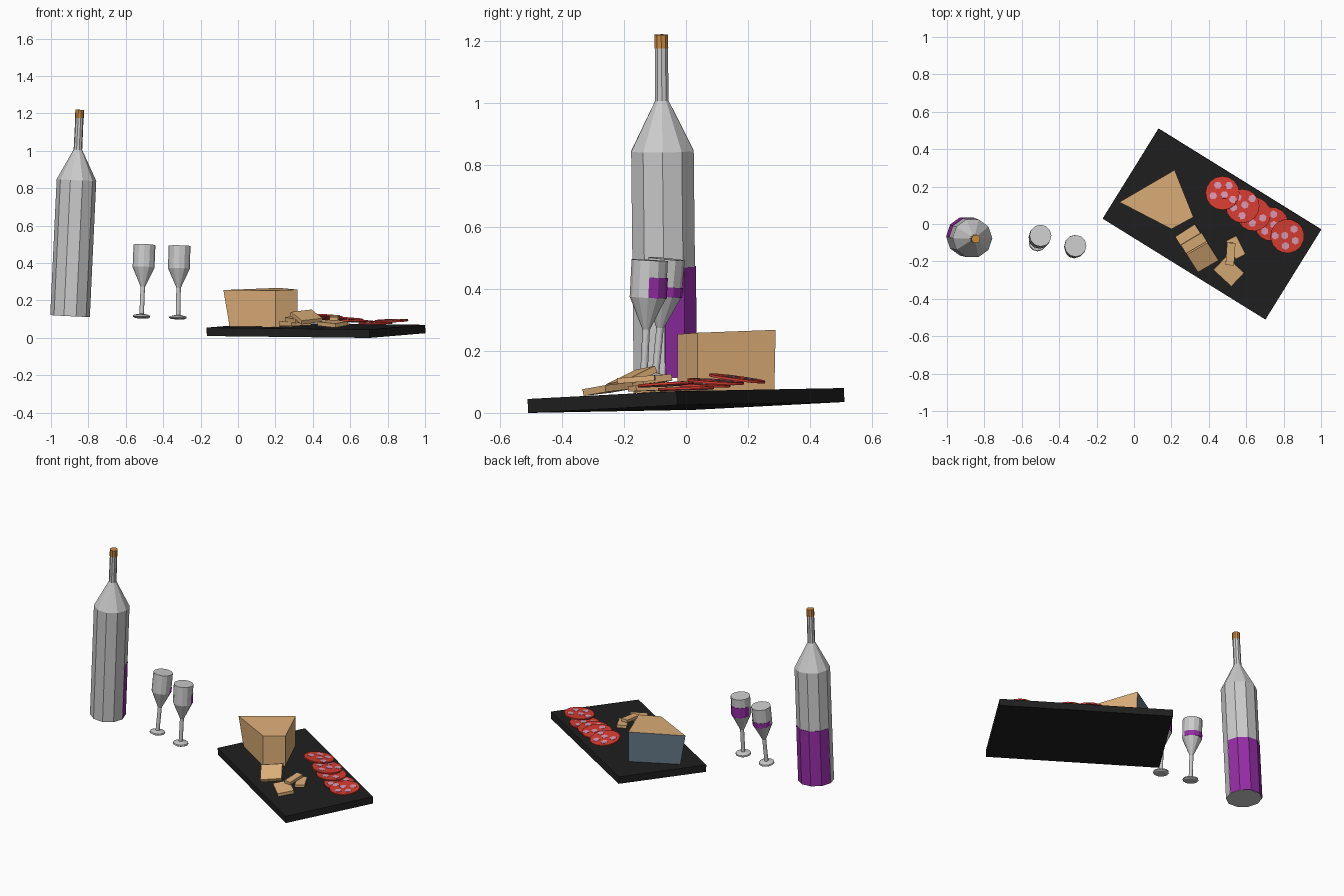
import bpy, bmesh, math
from mathutils import Matrix, Vector

if "Cube" in bpy.data.objects:
    bpy.data.objects.remove(bpy.data.objects["Cube"])


def material(name, rgb):
    m = bpy.data.materials.new(name)
    m.diffuse_color = (*rgb, 1)
    m.use_nodes = True
    m.node_tree.nodes["Principled BSDF"].inputs["Base Color"].default_value = m.diffuse_color
    return m


BLACK = material("slate", (0.014, 0.014, 0.014))
CHEESE = material("cheese", (0.73, 0.43, 0.19))
RIND = material("rind", (0.14, 0.20, 0.25))
RED = material("salami_red", (0.68, 0.045, 0.03))
PINK = material("fat_pink", (0.70, 0.32, 0.45))
WINE = material("wine", (0.30, 0.026, 0.38))
CORK = material("cork", (0.60, 0.26, 0.05))


def finish(name, bm, mats=(), matrix=Matrix()):
    bmesh.ops.recalc_face_normals(bm, faces=bm.faces)
    me = bpy.data.meshes.new(name)
    bm.to_mesh(me)
    bm.free()
    ob = bpy.data.objects.new(name, me)
    ob.matrix_world = matrix
    for m in mats:
        me.materials.append(m)
    bpy.context.collection.objects.link(ob)
    return ob


def pose(loc, normal=(0, 0, 1), angle=0):
    """Placement whose local z follows normal, turned by angle degrees."""
    tilt = Vector((0, 0, 1)).rotation_difference(Vector(normal)).to_matrix().to_4x4()
    return Matrix.Translation(loc) @ tilt @ Matrix.Rotation(math.radians(angle), 4, 'Z')


def add_lathe(bm, profile, sides, centre=(0, 0), mat=0):
    rings = [[bm.verts.new((centre[0] + r * math.cos(2 * math.pi * i / sides),
                            centre[1] + r * math.sin(2 * math.pi * i / sides), z))
              for i in range(sides)] for r, z in profile]
    faces = [bm.faces.new(rings[0][::-1]), bm.faces.new(rings[-1])]
    for a, b in zip(rings, rings[1:]):
        for i in range(sides):
            j = (i + 1) % sides
            faces.append(bm.faces.new((a[i], a[j], b[j], b[i])))
    for f in faces:
        f.material_index = mat


def lathe(name, profile, sides, matrix, *mats):
    bm = bmesh.new()
    add_lathe(bm, profile, sides)
    return finish(name, bm, mats, matrix)


def box(name, size, matrix, mat):
    bm = bmesh.new()
    bmesh.ops.create_cube(bm, size=1)
    bmesh.ops.scale(bm, vec=size, verts=bm.verts)
    return finish(name, bm, [mat], matrix)


BACK = Matrix.Translation((0, 0.003, 0))   # wine pokes through the back of the glass

# Bottle, slightly leaning, with wine and cork
bottle = pose((-0.898, -0.068, 0.117), (0.052, -0.012, 1.1))
lathe("bottle", [(0.106, 0), (0.106, 0.728), (0.023, 0.89), (0.022, 1.09)], 10, bottle)
lathe("bottle_wine", [(0.106, 0.002), (0.106, 0.355)], 10, BACK @ bottle, WINE)
lathe("cork", [(0.0235, 1.06), (0.0235, 1.104)], 10, bottle, CORK)

# Two wine glasses
glass = [(0.038, 0), (0.047, 0.006), (0.045, 0.014), (0.012, 0.022),
         (0.012, 0.168), (0.0585, 0.271), (0.0585, 0.392)]
for tag, foot, lean, level in (("left", (-0.516, -0.100, 0.107), (0.016, 0.038, 0.39), 0.303),
                               ("right", (-0.321, -0.137, 0.101), (0.008, 0.020, 0.39), 0.337)):
    place = pose(foot, lean)
    lathe(tag + "_glass", glass, 12, place)
    lathe(tag + "_glass_wine", [(0.0585, 0.271), (0.0585, level)], 12, BACK @ place, WINE)

# Serving board
up = (-0.015, -0.043, 1)
box("board", (1.024, 0.566, 0.045), pose((0.417, 0, 0.040), up, -31.8), BLACK)

# Cheese wedge with cut tip and rind along the back
bottom = [(0.217, 0.285), (-0.045, 0.122), (0.20, -0.027), (0.318, 0.037)]
top = [(0.217, 0.289), (-0.078, 0.117), (0.20, -0.027), (0.318, 0.037)]
bm = bmesh.new()
lo = [bm.verts.new((x, y, 0.057 + 0.015 * x + 0.043 * y)) for x, y in bottom]
hi = [bm.verts.new((x, y, 0.252 + 0.015 * x + 0.043 * y)) for x, y in top]
bm.faces.new(lo)
bm.faces.new(hi)
for i in range(4):
    j = (i + 1) % 4
    f = bm.faces.new((lo[i], lo[j], hi[j], hi[i]))
    f.material_index = 1 if i == 0 else 0
finish("cheese_wedge", bm, [CHEESE, RIND])

# Cheese slices: size, position, normal, turn
slices = [((0.125, 0.12, 0.022), (0.305, -0.085, 0.078), up, 33),
          ((0.130, 0.11, 0.022), (0.335, -0.125, 0.102), (-0.05, -0.15, 1), 31),
          ((0.128, 0.12, 0.022), (0.366, -0.175, 0.112), (0.12, -0.42, 1), 31),
          ((0.100, 0.13, 0.022), (0.507, -0.252, 0.077), (-0.03, -0.15, 1), 47),
          ((0.060, 0.11, 0.018), (0.545, -0.125, 0.080), up, 27),
          ((0.045, 0.12, 0.018), (0.516, -0.160, 0.108), (0.0, -0.08, 1), -4)]
for i, (size, loc, normal, turn) in enumerate(slices):
    box(f"cheese_slice_{i + 1}", size, pose(loc, normal, turn), CHEESE)

# Salami slices with spots of fat showing on both faces
spots = [(-0.025, 0.042), (0.035, 0.040), (-0.050, -0.015), (0.010, -0.010), (0.055, -0.035)]
salami = [((0.473, 0.165, 0.111), (0.05, 0.13, 1), 0),
          ((0.580, 0.096, 0.101), (0.05, 0.06, 1), 70),
          ((0.640, 0.053, 0.090), (0.04, 0.03, 1), 140),
          ((0.735, 0.000, 0.078), (-0.02, -0.03, 1), 30),
          ((0.820, -0.065, 0.092), (-0.03, -0.06, 1), 210)]
for i, (loc, normal, turn) in enumerate(salami):
    bm = bmesh.new()
    add_lathe(bm, [(0.091, -0.004), (0.091, 0.004)], 16)
    for spot in spots:
        add_lathe(bm, [(0.021, -0.0055), (0.021, 0.0055)], 6, spot, 1)
    finish(f"salami_slice_{i + 1}", bm, [RED, PINK], pose(loc, normal, turn))
